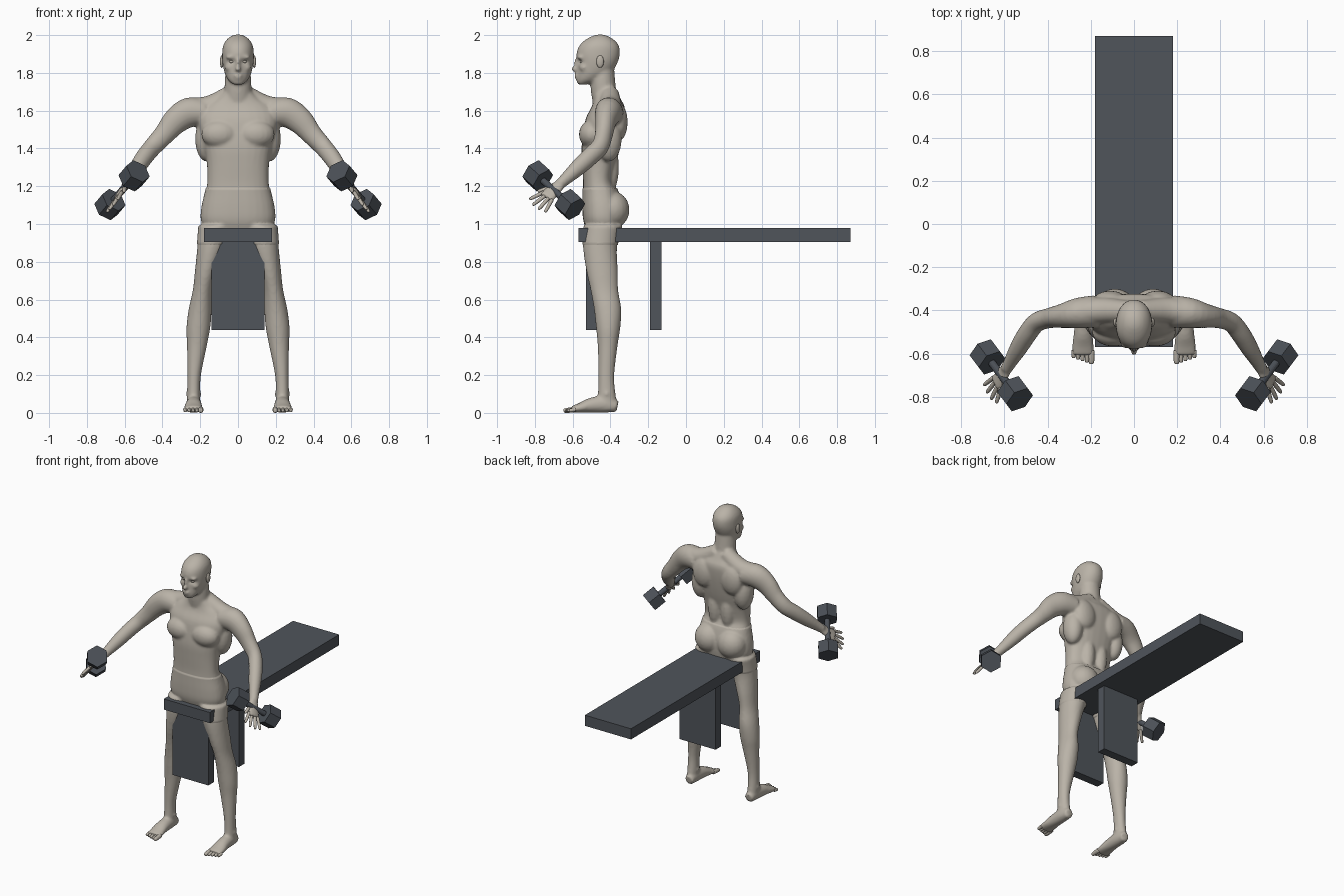
import bpy, bmesh, math
from mathutils import Vector, Matrix

if "Cube" in bpy.data.objects:
    bpy.data.objects.remove(bpy.data.objects["Cube"], do_unlink=True)

UP = Vector((0, 0, 1))
SIDES = (1, -1)


def material(name, color):
    mat = bpy.data.materials.new(name)
    mat.use_nodes = True
    mat.diffuse_color = (*color, 1)
    mat.node_tree.nodes["Principled BSDF"].inputs["Base Color"].default_value = (*color, 1)
    return mat


skin = material("skin", (0.49, 0.45, 0.39))
shorts = material("shorts_cloth", (0.07, 0.08, 0.105))
bench = material("bench_slate", (0.08, 0.09, 0.105))
iron = material("dumbbell_iron", (0.07, 0.08, 0.095))


def make_object(name, bm, mat, smooth=False):
    bmesh.ops.recalc_face_normals(bm, faces=bm.faces[:])
    for face in bm.faces:
        face.smooth = smooth
    mesh = bpy.data.meshes.new(name)
    bm.to_mesh(mesh)
    bm.free()
    mesh.materials.append(mat)
    obj = bpy.data.objects.new(name, mesh)
    bpy.context.scene.collection.objects.link(obj)
    return obj


def spline(rows, steps=4):
    """Catmull-Rom resampling of rows of numbers."""
    rows = [Vector(r) for r in rows]
    out = []
    for i in range(len(rows) - 1):
        a, b, c, d = rows[max(i - 1, 0)], rows[i], rows[i + 1], rows[min(i + 2, len(rows) - 1)]
        for k in range(steps):
            t = k / steps
            out.append(b + (c - a) * (t / 2) + (a * 2 - b * 5 + c * 4 - d) * (t * t / 2)
                       + (b * 3 - a - c * 3 + d) * (t ** 3 / 2))
    return out + [rows[-1]]


def loft(bm, rows, side=1, ref=UP, level=False, power=2, segments=28):
    """Closed tube through rows of x, y, z, width radius, depth radius."""
    rows = spline(rows)
    points = [Vector((r[0] * side, r[1], r[2])) for r in rows]
    ref = Vector((ref[0] * side, ref[1], ref[2]))
    rings = []
    for i, row in enumerate(rows):
        if level:
            u, v = Vector((1, 0, 0)), Vector((0, 1, 0))
        else:
            t = (points[min(i + 1, len(rows) - 1)] - points[max(i - 1, 0)]).normalized()
            v = (ref - t * t.dot(ref)).normalized()
            u = v.cross(t)
        ring = []
        for k in range(segments):
            a = math.tau * k / segments
            c, s = math.cos(a), math.sin(a)
            c = math.copysign(abs(c) ** (2 / power), c)
            s = math.copysign(abs(s) ** (2 / power), s)
            ring.append(bm.verts.new(points[i] + u * (c * row[3]) + v * (s * row[4])))
        rings.append(ring)
    for low, high in zip(rings, rings[1:]):
        for k in range(segments):
            n = (k + 1) % segments
            bm.faces.new((low[k], low[n], high[n], high[k]))
    bm.faces.new(rings[0])
    bm.faces.new(rings[-1])


def stack(bm, rows, power):
    """Upright loft from rows of height, half width, front y, back y."""
    loft(bm, [(0, (f + b) / 2, z, w, (b - f) / 2) for z, w, f, b in rows], level=True, power=power)


def ball(bm, center, radii, side=1):
    mat = Matrix.Translation((center[0] * side, center[1], center[2])) @ Matrix.Diagonal((*radii, 1))
    bmesh.ops.create_uvsphere(bm, u_segments=20, v_segments=12, radius=1, matrix=mat)


def digit(bm, start, end, radius, side):
    """Rounded finger or toe."""
    start, end = Vector(start), Vector(end)
    mid = start.lerp(end, 0.55)
    near = start.lerp(end, 0.93)
    rows = [(*start, radius, radius), (*mid, radius * 0.95, radius * 0.95),
            (*near, radius * 0.75, radius * 0.75), (*end, radius * 0.2, radius * 0.2)]
    loft(bm, rows, side, segments=10)


# Torso, neck and head
body = bmesh.new()
stack(body, [(0.96, 0.165, -0.52, -0.35), (1.02, 0.193, -0.54, -0.34), (1.09, 0.19, -0.545, -0.34),
             (1.17, 0.172, -0.545, -0.36), (1.23, 0.162, -0.545, -0.385), (1.32, 0.165, -0.55, -0.37),
             (1.4, 0.178, -0.553, -0.35), (1.48, 0.2, -0.545, -0.335), (1.56, 0.21, -0.53, -0.325),
             (1.62, 0.18, -0.5, -0.325), (1.66, 0.12, -0.49, -0.345), (1.7, 0.075, -0.49, -0.365)], 2.4)
stack(body, [(1.62, 0.08, -0.49, -0.35), (1.7, 0.072, -0.503, -0.368), (1.76, 0.07, -0.505, -0.375),
             (1.82, 0.065, -0.5, -0.38)], 2)
stack(body, [(1.738, 0.025, -0.572, -0.53), (1.76, 0.05, -0.58, -0.46), (1.79, 0.067, -0.578, -0.41),
             (1.82, 0.076, -0.576, -0.38), (1.86, 0.083, -0.575, -0.36), (1.9, 0.084, -0.58, -0.35),
             (1.94, 0.08, -0.567, -0.354), (1.97, 0.065, -0.54, -0.375), (1.993, 0.04, -0.5, -0.41),
             (2.003, 0.012, -0.47, -0.44)], 2.1)

# Face ridges
ball(body, (0, -0.59, 1.82), (0.017, 0.018, 0.013))
ball(body, (0, -0.58, 1.848), (0.01, 0.016, 0.032))
ball(body, (0, -0.578, 1.788), (0.027, 0.013, 0.007))
ball(body, (0, -0.577, 1.773), (0.023, 0.013, 0.007))

# Thigh to ankle, and the foot
LEG = [(0.115, -0.44, 0.99, 0.092, 0.1), (0.138, -0.455, 0.88, 0.077, 0.09),
       (0.168, -0.444, 0.75, 0.06, 0.083), (0.187, -0.432, 0.65, 0.052, 0.073),
       (0.2, -0.415, 0.55, 0.061, 0.072), (0.21, -0.412, 0.45, 0.063, 0.064),
       (0.218, -0.415, 0.35, 0.052, 0.052), (0.232, -0.422, 0.2, 0.036, 0.042),
       (0.235, -0.42, 0.1, 0.035, 0.047), (0.235, -0.42, 0.02, 0.035, 0.06)]
FOOT = [(0.233, -0.365, 0.032, 0.03, 0.03), (0.234, -0.42, 0.046, 0.038, 0.045),
        (0.235, -0.5, 0.041, 0.043, 0.04), (0.236, -0.56, 0.027, 0.05, 0.026),
        (0.236, -0.605, 0.018, 0.05, 0.017)]

# Shoulder to wrist, and the palm wrapped on the grip
ARM = [(0.18, -0.405, 1.59, 0.075, 0.07), (0.26, -0.412, 1.59, 0.07, 0.079),
       (0.33, -0.425, 1.545, 0.056, 0.07), (0.39, -0.435, 1.475, 0.047, 0.056),
       (0.45, -0.455, 1.41, 0.045, 0.05), (0.495, -0.51, 1.355, 0.045, 0.048),
       (0.535, -0.575, 1.295, 0.041, 0.043), (0.57, -0.635, 1.24, 0.032, 0.033),
       (0.592, -0.672, 1.207, 0.028, 0.028)]
TRAP = [(0.03, -0.405, 1.69, 0.05, 0.05), (0.15, -0.4, 1.62, 0.06, 0.06),
        (0.26, -0.41, 1.595, 0.06, 0.075)]
PALM = [(0.585, -0.66, 1.215, 0.022, 0.026), (0.61, -0.7, 1.18, 0.018, 0.04),
        (0.64, -0.742, 1.14, 0.014, 0.044)]
HEAD_A, HEAD_B = Vector((0.55, -0.785, 1.255)), Vector((0.678, -0.615, 1.103))
GRIP = (HEAD_B - HEAD_A).normalized()

# Muscle masses, each as center and radii
MUSCLES = {
    "pec": ((0.095, -0.5, 1.475), (0.1, 0.067, 0.075)),
    "shoulder_blade": ((0.11, -0.355, 1.54), (0.08, 0.046, 0.1)),
    "lat": ((0.165, -0.41, 1.45), (0.062, 0.07, 0.12)),
    "lower_back": ((0.05, -0.405, 1.3), (0.05, 0.05, 0.14)),
    "glute": ((0.088, -0.39, 1.075), (0.095, 0.087, 0.095)),
    "kneecap": ((0.19, -0.475, 0.665), (0.03, 0.033, 0.04)),
    "brow": ((0.032, -0.558, 1.883), (0.034, 0.02, 0.01)),
    "cheek": ((0.045, -0.54, 1.828), (0.025, 0.024, 0.02)),
    "ankle_bone": ((0.235, -0.42, 0.1), (0.042, 0.025, 0.025)),
}
for side in SIDES:
    loft(body, LEG, side, level=True)
    loft(body, FOOT, side)
    loft(body, ARM, side)
    loft(body, TRAP, side)
    loft(body, PALM, side, ref=GRIP)
    for center, radii in MUSCLES.values():
        ball(body, center, radii, side)

# Fuse the masses into one smooth skin
body_obj = make_object("body", body, skin, True)
remesh = body_obj.modifiers.new("fuse", "REMESH")
remesh.mode = "VOXEL"
remesh.voxel_size = 0.0085
relax = body_obj.modifiers.new("relax", "SMOOTH")
relax.factor = 0.5
relax.iterations = 5
graph = bpy.context.evaluated_depsgraph_get()
fused = bpy.data.meshes.new_from_object(body_obj.evaluated_get(graph))
body_obj.modifiers.clear()

# Cut the shorts at waist and hem, colour them and sink the eye sockets
HEM, WAIST = 0.89, 1.19
bm = bmesh.new()
bm.from_mesh(fused)
for height in (HEM, WAIST):
    bmesh.ops.bisect_plane(bm, geom=bm.verts[:] + bm.edges[:] + bm.faces[:],
                           plane_co=(0, 0, height), plane_no=UP)
bm.normal_update()
for v in bm.verts:
    if HEM + 1e-4 < v.co.z < WAIST - 1e-4 and abs(v.co.x) < 0.35:
        v.co += v.normal * 0.004
    if v.co.z > 1.8 and v.co.y < -0.5:
        dx, dz = (abs(v.co.x) - 0.033) / 0.018, (v.co.z - 1.86) / 0.011
        v.co.y += 0.012 * math.exp(-dx * dx - dz * dz)
for face in bm.faces:
    c = face.calc_center_median()
    face.smooth = True
    face.material_index = int(HEM < c.z < WAIST and abs(c.x) < 0.35)
bm.to_mesh(fused)
bm.free()
fused.materials.clear()
fused.materials.append(skin)
fused.materials.append(shorts)
body_obj.data = fused

# Fingers, toes, ears and eyes
small = bmesh.new()
reach = Vector((0.41, -0.67, -0.62))
knuckles = Vector((0.632, -0.732, 1.148))
for side in SIDES:
    for offset, length in ((-0.034, 0.085), (-0.012, 0.098), (0.012, 0.094), (0.034, 0.08)):
        start = knuckles + GRIP * offset
        digit(small, start, start + reach * length + GRIP * offset * 0.8, 0.0105, side)
    digit(small, (0.595, -0.695, 1.2), (0.605, -0.785, 1.172), 0.012, side)
    for i in range(5):
        x = 0.197 + 0.0205 * i
        digit(small, (x, -0.585, 0.018), (x, -0.648 + 0.007 * i, 0.011), 0.015 if i == 0 else 0.011, side)
    ball(small, (0.086, -0.455, 1.86), (0.01, 0.02, 0.033), side)
    ball(small, (0.033, -0.55, 1.86), (0.014, 0.012, 0.009), side)
make_object("fingers_toes_ears_eyes", small, skin, True)


# Hex dumbbells
def cylinder(bm, start, end, radius, segments):
    axis = end - start
    mat = Matrix.Translation((start + end) / 2) @ axis.to_track_quat("Z", "Y").to_matrix().to_4x4()
    bmesh.ops.create_cone(bm, cap_ends=True, segments=segments, radius1=radius, radius2=radius,
                          depth=axis.length, matrix=mat)


for side, name in zip(SIDES, ("left_dumbbell", "right_dumbbell")):
    bm = bmesh.new()
    a, b = (Vector((p.x * side, p.y, p.z)) for p in (HEAD_A, HEAD_B))
    half = (b - a).normalized() * 0.043
    cylinder(bm, a, b, 0.018, 16)
    for p in (a, b):
        cylinder(bm, p - half, p + half, 0.071, 6)
    make_object(name, bm, iron)


# Bench
def box(name, low, high):
    low, high = Vector(low), Vector(high)
    bm = bmesh.new()
    mat = Matrix.Translation((low + high) / 2) @ Matrix.Diagonal((*(high - low), 1))
    bmesh.ops.create_cube(bm, size=1, matrix=mat)
    make_object(name, bm, bench)


box("bench_top", (-0.18, -0.57, 0.905), (0.18, 0.87, 0.98))
for name, y in (("bench_front_leg", -0.53), ("bench_rear_leg", -0.19)):
    box(name, (-0.14, y, 0.44), (0.14, y + 0.06, 0.91))
